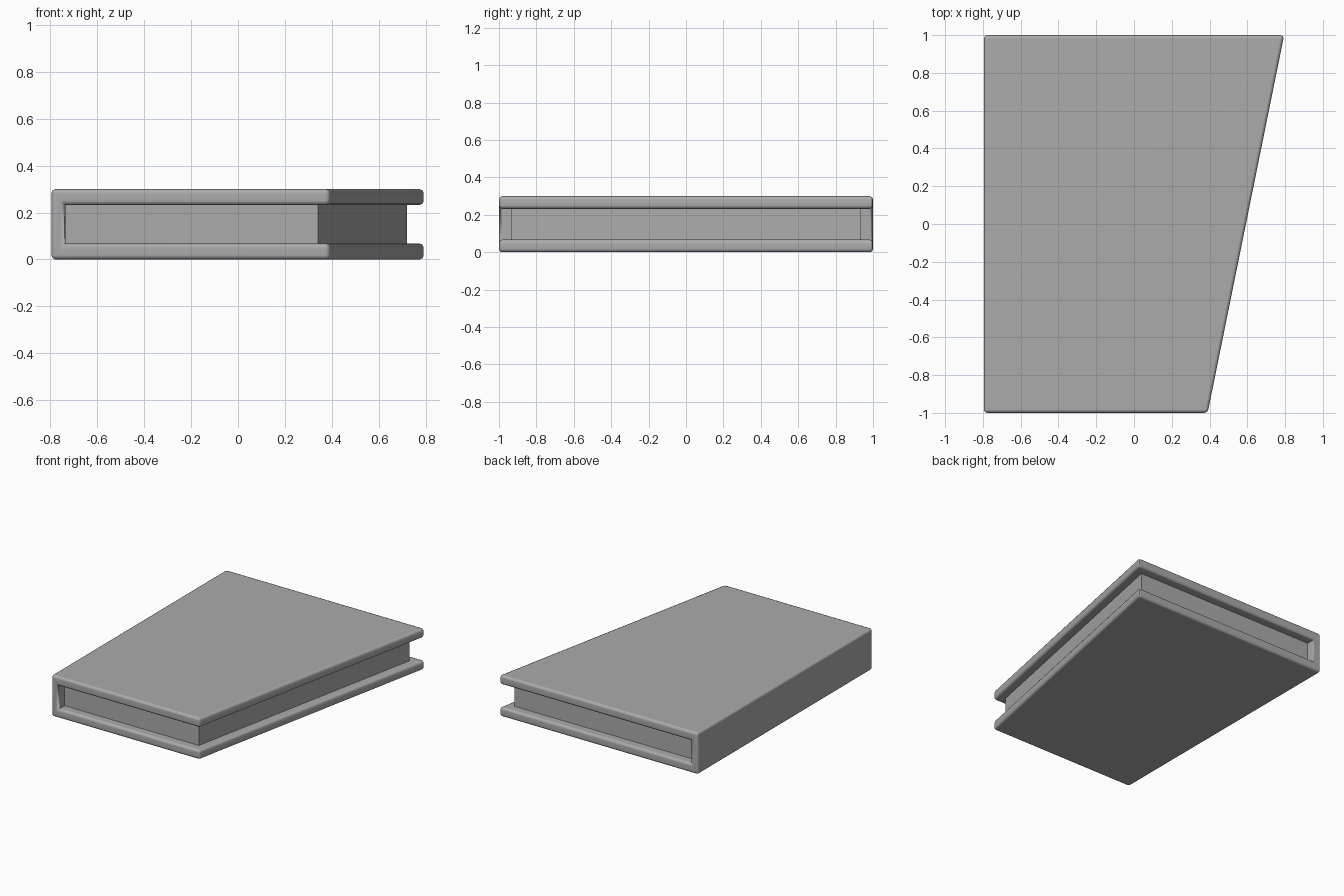
import bpy
import bmesh

if "Cube" in bpy.data.objects:
    bpy.data.objects.remove(bpy.data.objects["Cube"], do_unlink=True)

W, D, H = 0.795, 1.0, 0.30      # half width, half depth, height
BOARD, SPINE = 0.068, 0.06      # cover thickness, spine thickness

GREY = (0.41, 0.41, 0.41, 1)
grey = bpy.data.materials.new("plain grey")
grey.use_nodes = True
grey.diffuse_color = GREY
grey.node_tree.nodes["Principled BSDF"].inputs["Base Color"].default_value = GREY


def slant(y):
    """Position of the slanted open edge at depth y."""
    return 0.5925 + 0.2025 * y


def extrude_profile(name, profile, depth, inset=0, rounding=0):
    """Solid from an x-z outline; x of None marks the slanted edge."""
    bm = bmesh.new()
    rings = [[bm.verts.new((slant(y) - inset if x is None else x, y, z))
              for x, z in profile] for y in (-depth, depth)]
    bm.faces.new(rings[0])
    bm.faces.new(rings[1])
    n = len(profile)
    for i in range(n):
        j = (i + 1) % n
        bm.faces.new((rings[0][i], rings[0][j], rings[1][j], rings[1][i]))
    bmesh.ops.recalc_face_normals(bm, faces=bm.faces)
    if rounding:
        # Round the outward edges only; the inner spine corners stay crisp
        bm.normal_update()
        edges = [e for e in bm.edges if e.calc_face_angle_signed() > 0]
        bmesh.ops.bevel(bm, geom=edges, offset=rounding, segments=2,
                        profile=0.5, affect="EDGES")
    mesh = bpy.data.meshes.new(name)
    bm.to_mesh(mesh)
    bm.free()
    mesh.materials.append(grey)
    obj = bpy.data.objects.new(name, mesh)
    bpy.context.collection.objects.link(obj)
    return obj


# C-shaped cover: two boards joined by the spine
inner = -W + SPINE
cover = extrude_profile("book_cover", [
    (-W, 0), (None, 0), (None, BOARD), (inner, BOARD),
    (inner, H - BOARD), (None, H - BOARD), (None, H), (-W, H)], D, rounding=0.018)
bpy.context.view_layer.objects.active = cover
cover.select_set(True)
bpy.ops.object.shade_smooth_by_angle(angle=0.9)
flat_shading = cover.modifiers.new("even flat faces", "WEIGHTED_NORMAL")
flat_shading.keep_sharp = True

# Page block, set back from the cover edges
extrude_profile("page_block", [
    (inner - 0.01, BOARD - 0.01), (None, BOARD - 0.01),
    (None, H - BOARD + 0.01), (inner - 0.01, H - BOARD + 0.01)], 0.935, inset=0.062)
